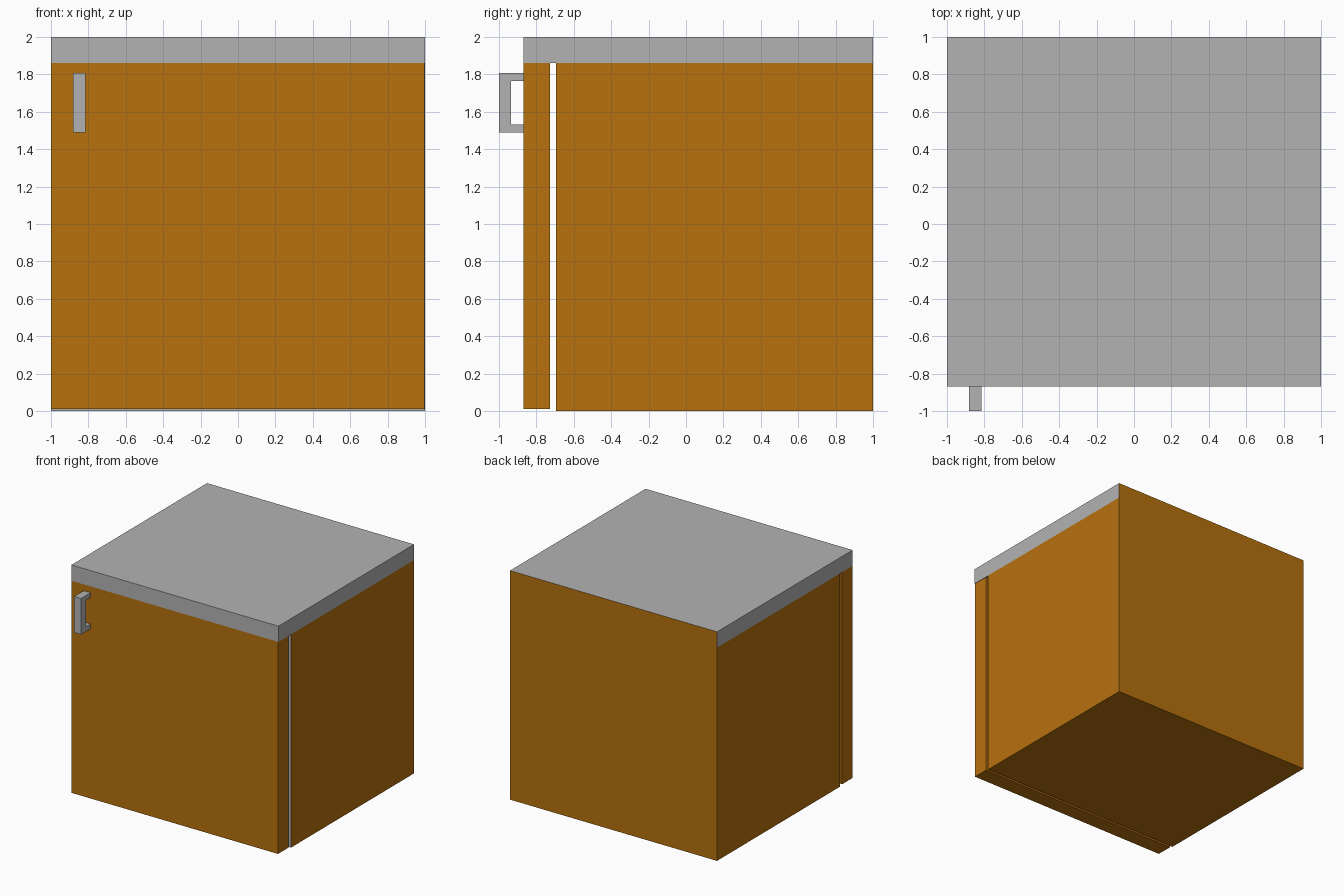
import bpy, bmesh
from mathutils import Vector

if "Cube" in bpy.data.objects:
    bpy.data.objects.remove(bpy.data.objects["Cube"])

wood = bpy.data.materials.new("wood")
wood.diffuse_color = (0.47, 0.165, 0.004, 1)
wood.use_nodes = True
wood.node_tree.nodes["Principled BSDF"].inputs["Base Color"].default_value = wood.diffuse_color
grey = bpy.data.materials.new("grey")
grey.diffuse_color = (0.45, 0.45, 0.45, 1)
grey.use_nodes = True
grey.node_tree.nodes["Principled BSDF"].inputs["Base Color"].default_value = grey.diffuse_color


def finish(name, bm, mats):
    bmesh.ops.recalc_face_normals(bm, faces=bm.faces)
    mesh = bpy.data.meshes.new(name)
    bm.to_mesh(mesh)
    bm.free()
    for m in mats:
        mesh.materials.append(m)
    obj = bpy.data.objects.new(name, mesh)
    bpy.context.collection.objects.link(obj)
    return obj


def box(lo, hi):
    bm = bmesh.new()
    bmesh.ops.create_cube(bm, size=1)
    lo, hi = Vector(lo), Vector(hi)
    for v in bm.verts:
        v.co = (lo + hi) / 2 + v.co * (hi - lo)
    bm.normal_update()
    return bm


def face_toward(bm, direction):
    return max(bm.faces, key=lambda f: f.normal.dot(Vector(direction)))


# Carcass: wooden box with an open front, grey rim and lining
bm = box((-1, -0.695, 0), (1, 1, 1.862))
front = face_toward(bm, (0, -1, 0))
rim = bmesh.ops.inset_region(bm, faces=[front], thickness=0.13)["faces"]
walls = bmesh.ops.extrude_discrete_faces(bm, faces=[front])["faces"]
back = walls[0]
bmesh.ops.translate(bm, verts=back.verts, vec=(0, 1.56, 0))
lining = {f for v in back.verts for f in v.link_faces} | set(rim)
for f in lining:
    f.material_index = 1
finish("carcass", bm, [wood, grey])

# Worktop: grey slab with a wooden back edge
bm = box((-1, -0.87, 1.862), (1, 1, 2))
face_toward(bm, (0, 1, 0)).material_index = 1
finish("worktop", bm, [grey, wood])

# Door, hung slightly proud of the carcass
finish("door", box((-1, -0.87, 0.01), (0.996, -0.727, 1.862)), [wood])

# Handle: C-shaped profile extruded across its width
profile = [(-0.87, 1.49), (-1, 1.49), (-1, 1.806), (-0.87, 1.806),
           (-0.87, 1.765), (-0.935, 1.765), (-0.935, 1.533), (-0.87, 1.533)]
bm = bmesh.new()
side = bm.faces.new([bm.verts.new((-0.882, y, z)) for y, z in profile])
ext = bmesh.ops.extrude_face_region(bm, geom=[side])["geom"]
bmesh.ops.translate(bm, vec=(0.066, 0, 0),
                    verts=[e for e in ext if isinstance(e, bmesh.types.BMVert)])
finish("handle", bm, [grey])
